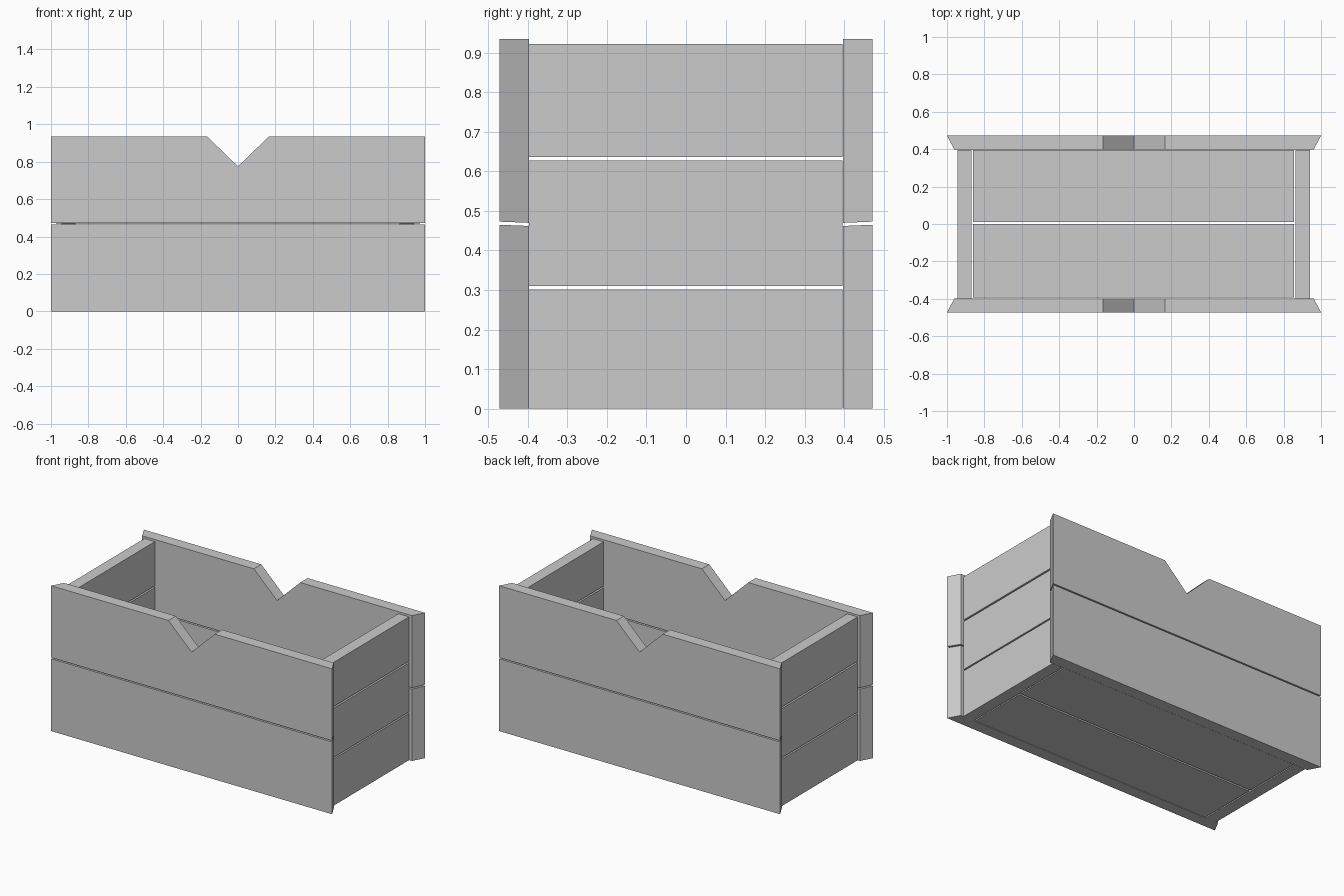
import bpy, bmesh

if "Cube" in bpy.data.objects:
    bpy.data.objects.remove(bpy.data.objects["Cube"])

Y_OUT, Y_IN = 0.472, 0.397      # outer and inner faces of the long walls


def make_object(name, bm):
    bmesh.ops.recalc_face_normals(bm, faces=bm.faces[:])
    mesh = bpy.data.meshes.new(name)
    bm.to_mesh(mesh)
    bm.free()
    obj = bpy.data.objects.new(name, mesh)
    bpy.context.collection.objects.link(obj)
    return obj


def board(name, x, y, z):
    """Rectangular plank given its extents on each axis."""
    bm = bmesh.new()
    bmesh.ops.create_cube(bm, size=1)
    for v in bm.verts:
        v.co = [lo + (hi - lo) * (c + 0.5) for c, (lo, hi) in zip(v.co, (x, y, z))]
    return make_object(name, bm)


def wall_board(name, side, outer, inner):
    """Long plank lofted between an outer and an inner (x, z) profile."""
    bm = bmesh.new()
    a = [bm.verts.new((x, side * Y_OUT, z)) for x, z in outer]
    b = [bm.verts.new((x, side * Y_IN, z)) for x, z in inner]
    bm.faces.new(a)
    bm.faces.new(b)
    for i in range(len(a)):
        j = (i + 1) % len(a)
        bm.faces.new((a[i], a[j], b[j], b[i]))
    return make_object(name, bm)


def lower(w, z):
    return [(-w, 0), (w, 0), (w, z), (-w, z)]


def upper(w, z):
    return [(-w, z), (w, z), (w, 0.935), (0.165, 0.935),
            (0, 0.775), (-0.165, 0.935), (-w, 0.935)]


# Long walls: lower plank and notched upper plank, ends bevelled inwards
for label, side in (("front", -1), ("back", 1)):
    wall_board(label + "_lower_plank", side, lower(1.0, 0.465), lower(0.96, 0.462))
    wall_board(label + "_upper_plank", side, upper(1.0, 0.473), upper(0.96, 0.470))

# End walls: three stacked planks each
for label, x in (("left", (-0.944, -0.869)), ("right", (0.864, 0.94))):
    for level, z in (("lower", (0, 0.301)), ("middle", (0.31, 0.627)),
                     ("upper", (0.637, 0.922))):
        board(f"{label}_end_{level}_plank", x, (-0.397, 0.396), z)

# Floor: two planks with a narrow gap
for label, y in (("front", (-0.392, -0.001)), ("back", (0.011, 0.396))):
    board(label + "_floor_plank", (-0.861, 0.856), y, (0, 0.075))
